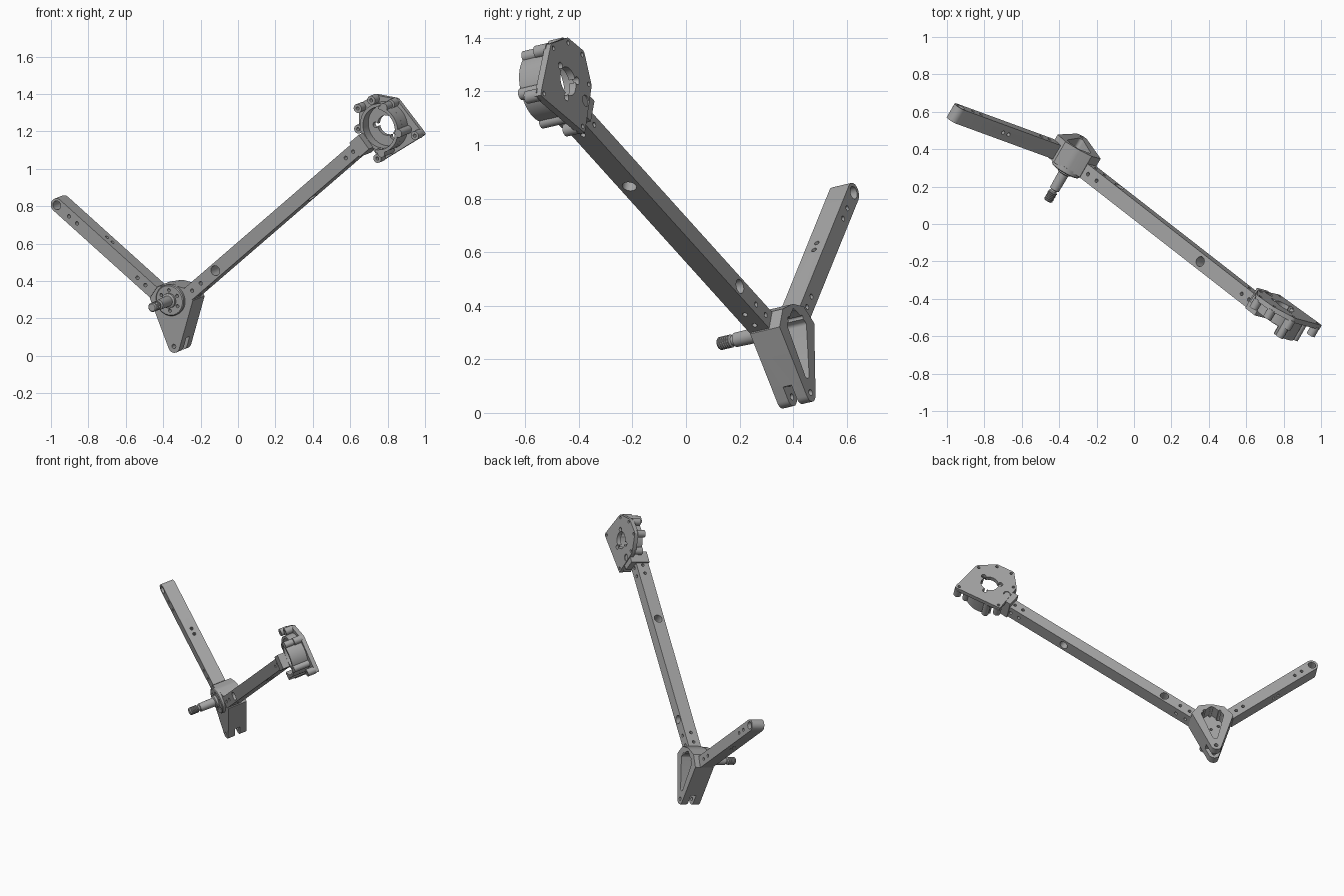
import bpy, bmesh
from math import sin, cos, pi, radians
from mathutils import Matrix, Vector
from mathutils.geometry import convex_hull_2d

if "Cube" in bpy.data.objects:
    bpy.data.objects.remove(bpy.data.objects["Cube"])

grey = bpy.data.materials.new("machined grey")
grey.use_nodes = True
grey.diffuse_color = (0.38, 0.38, 0.38, 1)
grey.node_tree.nodes["Principled BSDF"].inputs["Base Color"].default_value = grey.diffuse_color

# Working frame: x along the long arm, z along the spindle
U = Vector((0.652, -0.508, 0.563)).normalized()
N = Vector((-0.49, -0.849, -0.199))
N = (N - U * N.dot(U)).normalized()
FRAME = Matrix((U, N.cross(U), N)).transposed().to_4x4()
FRAME.translation = (-0.337, 0.338, 0.308)
ARM_ANGLE = radians(103.7)
SHORT = FRAME @ Matrix.Rotation(ARM_ANGLE, 4, "Z")
TIP_ANGLE = ARM_ANGLE / 2 + pi
TIP = FRAME @ Matrix.Rotation(TIP_ANGLE, 4, "Z")
# Quarter turn that points a lathe axis sideways along y
SIDE = Matrix.Rotation(-pi / 2, 4, "X")


def finish(name, bm, frame):
    bmesh.ops.recalc_face_normals(bm, faces=bm.faces[:])
    mesh = bpy.data.meshes.new(name)
    bm.to_mesh(mesh)
    bm.free()
    mesh.transform(frame)
    mesh.materials.append(grey)
    obj = bpy.data.objects.new(name, mesh)
    bpy.context.collection.objects.link(obj)
    return obj


def prism(name, outline, z0, z1, frame=FRAME):
    bm = bmesh.new()
    face = bm.faces.new([bm.verts.new((p[0], p[1], z0)) for p in outline])
    moved = bmesh.ops.extrude_face_region(bm, geom=[face])["geom"]
    top = [v for v in moved if isinstance(v, bmesh.types.BMVert)]
    bmesh.ops.translate(bm, verts=top, vec=(0, 0, z1 - z0))
    if not bm.faces or face not in bm.faces:
        bm.faces.new([v for v in bm.verts if v not in top])
    return finish(name, bm, frame)


def box(name, x0, x1, y0, y1, z0, z1, frame=FRAME):
    return prism(name, [(x0, y0), (x1, y0), (x1, y1), (x0, y1)], z0, z1, frame)


def lathe(name, profile, frame=FRAME, at=(0, 0, 0), closed=False, sides=40):
    bm = bmesh.new()
    rings = [[bm.verts.new((r * cos(2 * pi * i / sides), r * sin(2 * pi * i / sides), z))
              for i in range(sides)] for r, z in profile]
    pairs = list(zip(rings, rings[1:]))
    if closed:
        pairs.append((rings[-1], rings[0]))
    else:
        bm.faces.new(rings[0])
        bm.faces.new(rings[-1])
    for a, b in pairs:
        for i in range(sides):
            j = (i + 1) % sides
            bm.faces.new((a[i], a[j], b[j], b[i]))
    return finish(name, bm, frame @ Matrix.Translation(at))


def circle(x, y, r, start=0.0, end=2 * pi, count=32):
    return [(x + r * cos(start + (end - start) * i / count),
             y + r * sin(start + (end - start) * i / count)) for i in range(count + 1)]


def hull(points):
    pts = [Vector(p) for p in points]
    return [pts[i] for i in convex_hull_2d(pts)]


def cut(target, cutter):
    mod = target.modifiers.new("cut", "BOOLEAN")
    mod.operation, mod.solver, mod.object = "DIFFERENCE", "EXACT", cutter
    bpy.context.view_layer.objects.active = target
    bpy.ops.object.modifier_apply(modifier=mod.name)
    bpy.data.objects.remove(cutter)


def hole(target, x, y, r, frame=FRAME, z0=-0.2, z1=0.2):
    cut(target, lathe("cutter", [(r, z0), (r, z1)], frame, (x, y, 0), sides=24))


def side_hole(target, x, z, r, frame=FRAME):
    turned = frame @ Matrix.Translation((x, 0, z)) @ SIDE
    hole(target, 0, 0, r, turned)


# Long arm with pin holes at both ends and two cable holes
long_arm = box("long_arm", 0.09, 1.5, -0.0745, 0.0005, -0.043, 0.043)
for x in (0.14, 0.21, 1.40, 1.46):
    hole(long_arm, x, -0.037, 0.01)
    side_hole(long_arm, x, 0, 0.01)
hole(long_arm, 0.33, -0.037, 0.027)
side_hole(long_arm, 1.06, 0, 0.027)

# Short arm with a rounded eye end
y_arm, z_arm = 0.046, -0.015
short_arm = prism("short_arm", hull(circle(0.83, y_arm, 0.0375)
                  + [(0.11, y_arm - 0.0375), (0.11, y_arm + 0.0375)]),
                  z_arm - 0.043, z_arm + 0.043, SHORT)
hole(short_arm, 0.83, y_arm, 0.024, SHORT)
for x in (0.17, 0.23, 0.68, 0.74):
    hole(short_arm, x, y_arm, 0.01, SHORT)
for x in (0.47, 0.51):
    side_hole(short_arm, x, z_arm, 0.01, SHORT)

# Hub body: a wedge joining both arms and narrowing to a fork
tip_x, tip_y = 0.255 * cos(TIP_ANGLE), 0.255 * sin(TIP_ANGLE)
sock = [Vector((0.105, 0.004)), Vector((0.105, -0.08))]
axis = Vector((cos(TIP_ANGLE), sin(TIP_ANGLE)))
mirrored = [2 * p.dot(axis) * axis - p for p in sock]
hub = prism("hub_body", hull(circle(0, 0, 0.082) + circle(tip_x, tip_y, 0.035)
            + [tuple(p) for p in sock + mirrored]), -0.09, 0.04)
# Pocket in the back, fork slot and fork pin hole
cut(hub, prism("cutter", hull(circle(0.0, 0.055, 0.016) + circle(0.0, -0.055, 0.016)
    + circle(-0.03, 0, 0.03) + circle(0.185, 0, 0.016)), -0.2, -0.01, TIP))
cut(hub, box("cutter", 0.215, 0.4, -0.1, 0.1, -0.045, -0.008, TIP))
hole(hub, tip_x, tip_y, 0.012)

# Spindle flange with a ring of bolt holes
flange = lathe("spindle_flange", [(0.085, 0.03), (0.085, 0.056), (0.08, 0.061)])
for i in range(6):
    a = TIP_ANGLE + i * pi / 3
    for part in (hub, flange):
        hole(part, 0.056 * cos(a), 0.056 * sin(a), 0.009)

# Spindle with a stepped shaft and threaded end
profile = [(0.04, 0.05), (0.04, 0.075), (0.029, 0.08), (0.027, 0.18), (0.018, 0.183), (0.018, 0.193)]
for i in range(6):
    z = 0.195 + i * 0.009
    profile += [(0.021, z), (0.025, z + 0.003), (0.025, z + 0.006)]
profile += [(0.02, 0.252)]
spindle = lathe("spindle", profile)

# Mount plate at the end of the long arm
cx, cy = 1.665, -0.03
corners = [(1.815, -0.20), (1.814, 0.047), (1.714, 0.144), (1.60, 0.158), (1.513, 0.06), (1.505, -0.158)]
centre = Vector((cx, cy))
bosses = [Vector(c) + (centre - Vector(c)).normalized() * 0.026 for c in corners]
plate = prism("mount_plate", hull([q for c in bosses for q in circle(c.x, c.y, 0.02, count=12)]
              + corners[:1] + corners[-1:]), -0.085, -0.058)
hole(plate, cx, cy, 0.055)
for c in bosses:
    hole(plate, c.x, c.y, 0.009)
for i in range(3):
    a = 0.4 + i * 2 * pi / 3
    hole(plate, cx + 0.068 * cos(a), cy + 0.068 * sin(a), 0.015)
hole(plate, 1.535, -0.03, 0.022, FRAME, -0.2, -0.07)

# Cup wall: low all round, taller on the outer side
cup = lathe("mount_cup", [(0.13, -0.07), (0.13, 0.0), (0.112, 0.0), (0.112, -0.07)],
            at=(cx, cy, 0), closed=True)
a0, a1 = radians(-135), radians(45)
cup_wall = prism("mount_cup_tall_wall", circle(cx, cy, 0.1295, a0, a1)
                 + circle(cx, cy, 0.1125, a1, a0), -0.01, 0.05)

# Screw bosses, tied to the cup by short ribs
boss_parts = []
for i, c in enumerate(bosses):
    boss = lathe("mount_boss", [(0.024, -0.065), (0.024, -0.01)], at=(c.x, c.y, 0), sides=24)
    hole(boss, c.x, c.y, 0.009)
    boss_parts.append(boss)
for i in range(3):
    a = radians(-120 + 75 * i)
    boss_parts.append(lathe("mount_rim_boss", [(0.022, -0.06), (0.022, 0.05)],
                            at=(cx + 0.132 * cos(a), cy + 0.132 * sin(a), 0), sides=24))

# Socket that holds the long arm
socket = box("mount_socket", 1.475, 1.552, -0.083, 0.012, -0.08, 0.047)

for obj in [long_arm, short_arm, hub, flange, spindle, plate, cup, cup_wall, socket] + boss_parts:
    bpy.ops.object.select_all(action="DESELECT")
    obj.select_set(True)
    bpy.context.view_layer.objects.active = obj
    bpy.ops.object.shade_smooth_by_angle(angle=radians(30))
